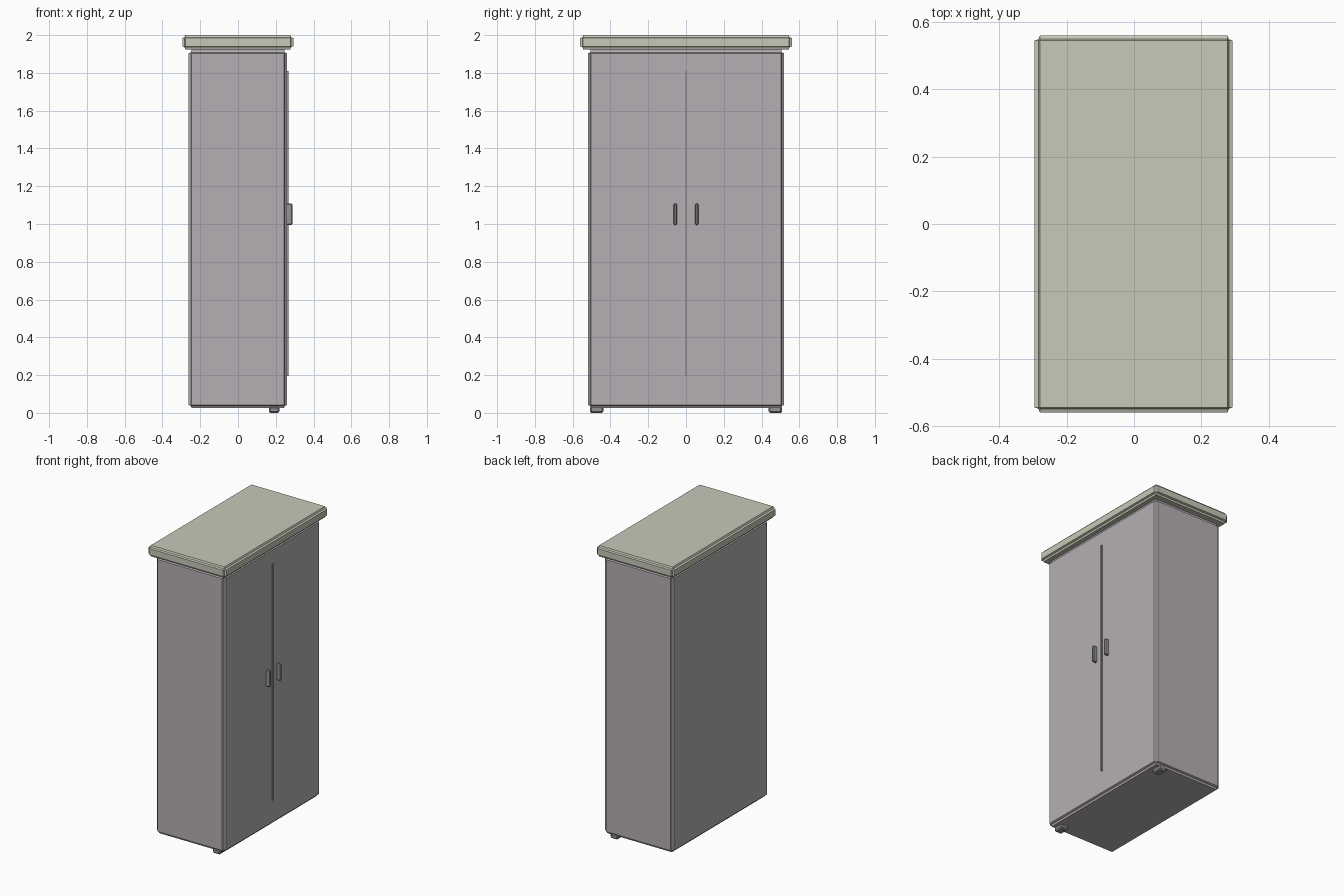
import bpy

if "Cube" in bpy.data.objects:
    bpy.data.objects.remove(bpy.data.objects["Cube"])


def material(name, rgb):
    m = bpy.data.materials.new(name)
    m.diffuse_color = (*rgb, 1)
    m.use_nodes = True
    m.node_tree.nodes["Principled BSDF"].inputs["Base Color"].default_value = m.diffuse_color
    return m


GREY = material("warm_grey", (0.46, 0.43, 0.45))
TOP = material("pale_top", (0.58, 0.58, 0.48))
DARK = material("dark_grey", (0.3, 0.29, 0.29))


def box(name, lo, hi, mat, bevel=0.0, profile=0.25, segments=1):
    """Box between two corners with an optional edge bevel."""
    centre = [(a + b) / 2 for a, b in zip(lo, hi)]
    bpy.ops.mesh.primitive_cube_add(size=1, location=centre)
    ob = bpy.context.object
    ob.name = name
    ob.scale = [b - a for a, b in zip(lo, hi)]
    bpy.ops.object.transform_apply(location=False, rotation=False, scale=True)
    ob.data.materials.append(mat)
    if bevel:
        mod = ob.modifiers.new("edge", 'BEVEL')
        mod.width = bevel
        mod.segments = segments
        mod.profile = profile
    return ob


# Cabinet body and overhanging top, both with coved edges
box("cabinet_body", (-0.262, -0.52, 0.025), (0.26, 0.52, 1.92), GREY, 0.017, 0.08, 2)
box("cabinet_top", (-0.295, -0.56, 1.925), (0.293, 0.56, 2.0), TOP, 0.016, 0.08, 2)

# Neck joining body and top
box("neck", (-0.245, -0.505, 1.91), (0.245, 0.505, 1.93), GREY)

# Strip between the two doors
box("door_strip", (0.25, -0.004, 0.195), (0.267, 0.004, 1.81), DARK)

# Mirrored handles and front feet
for side, s in (("left", -1), ("right", 1)):
    y = 0.057 * s
    box(side + "_handle", (0.255, y - 0.009, 0.995), (0.288, y + 0.009, 1.108), DARK, 0.005)
    y = 0.473 * s
    box(side + "_foot", (0.163, y - 0.036, 0.0), (0.219, y + 0.036, 0.035), DARK, 0.008)
